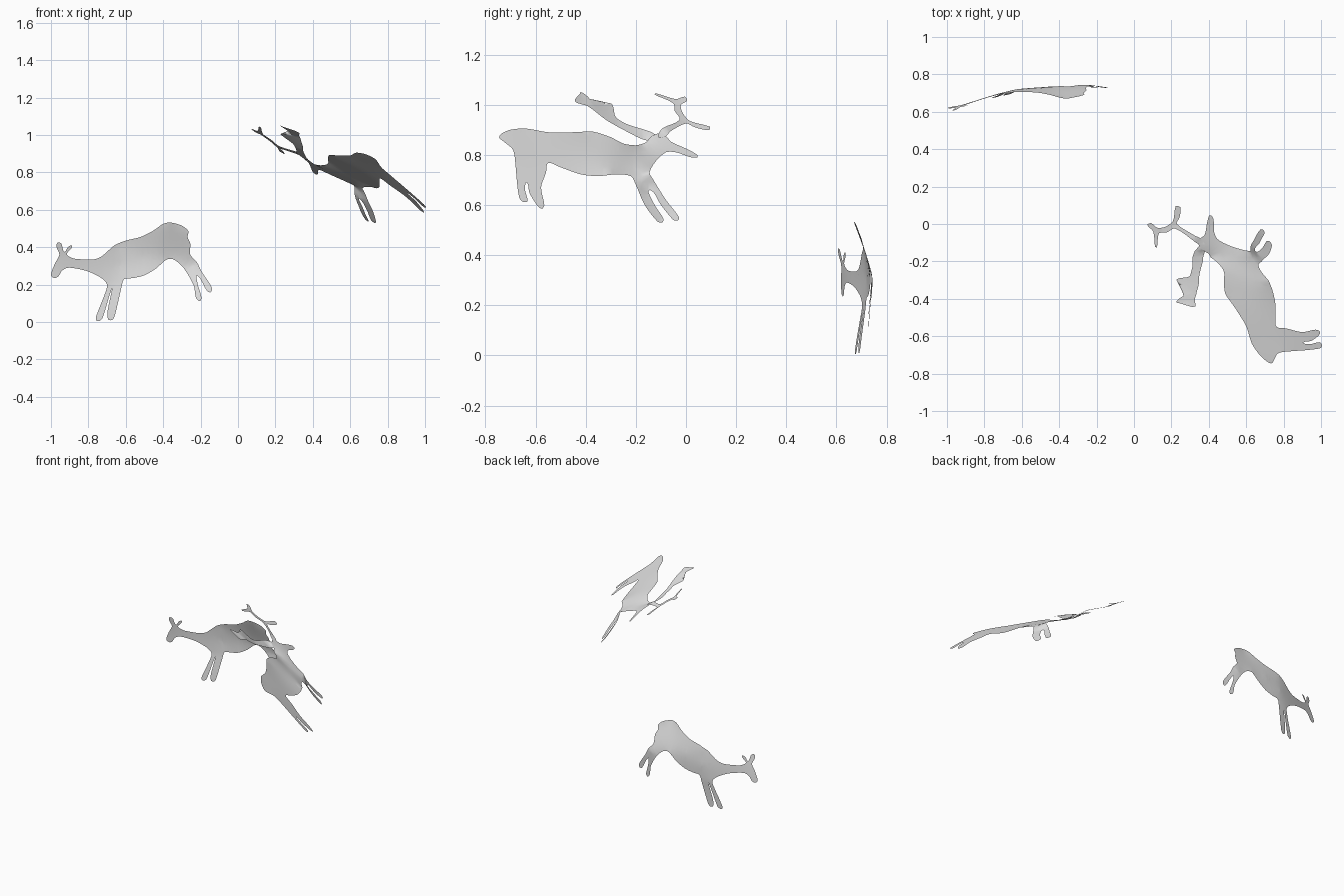
import bpy, bmesh
from mathutils import Vector

grey = bpy.data.materials.new("plain_grey")
grey.diffuse_color = (0.8, 0.8, 0.8, 1)


def smooth_outline(pts, steps=4):
    """Closed Hermite curve; tangents scaled to each segment so nothing overshoots."""
    p = [Vector(q) for q in pts]
    n = len(p)
    tan = [(p[(i + 1) % n] - p[i - 1]).normalized() for i in range(n)]
    out = []
    for i in range(n):
        a, b = p[i], p[(i + 1) % n]
        length = (b - a).length * 0.8
        ta, tb = tan[i] * length, tan[(i + 1) % n] * length
        for k in range(steps):
            t = k / steps
            out.append(a * (2*t**3 - 3*t**2 + 1) + ta * (t**3 - 2*t**2 + t)
                       + b * (3*t**2 - 2*t**3) + tb * (t**3 - t**2))
    return out


def solve(a, b):
    """Gaussian elimination with pivoting."""
    n = len(b)
    m = [row[:] + [v] for row, v in zip(a, b)]
    for c in range(n):
        piv = max(range(c, n), key=lambda r: abs(m[r][c]))
        m[c], m[piv] = m[piv], m[c]
        for r in range(c + 1, n):
            f = m[r][c] / m[c][c]
            m[r] = [x - f * y for x, y in zip(m[r], m[c])]
    w = [0.0] * n
    for c in reversed(range(n)):
        w[c] = (m[c][n] - sum(m[c][k] * w[k] for k in range(c + 1, n))) / m[c][c]
    return w


def bend_surface(samples):
    """Smooth depth function through (u, v, depth) samples."""
    c = [Vector(s[:2]) for s in samples]
    rows = [[(p - q).length for q in c] + [1, p.x, p.y] for p in c]
    rows += [[f(p) for p in c] + [0, 0, 0]
             for f in (lambda p: 1, lambda p: p.x, lambda p: p.y)]
    w = solve(rows, [s[2] for s in samples] + [0, 0, 0])

    def depth(u, v):
        q = Vector((u, v))
        return (sum(k * (q - p).length for k, p in zip(w, c))
                + w[-3] + w[-2] * u + w[-1] * v)
    return depth


def bent_sheet(name, outline, samples, place, cell=0.03):
    """Fill a flat outline, slice it into a grid, then bend it in depth."""
    bm = bmesh.new()
    bm.faces.new([bm.verts.new((p.x, p.y, 0)) for p in smooth_outline(outline)])
    bmesh.ops.triangulate(bm, faces=bm.faces[:])
    for axis in (0, 1):
        for k in range(-40, 41):
            co, no = [0, 0, 0], [0, 0, 0]
            co[axis], no[axis] = k * cell + 0.0013, 1
            bmesh.ops.bisect_plane(bm, geom=bm.verts[:] + bm.edges[:] + bm.faces[:],
                                   plane_co=co, plane_no=no, dist=1e-5)
    depth = bend_surface(samples)
    for v in bm.verts:
        v.co = place(v.co.x, v.co.y, depth(v.co.x, v.co.y))
    bmesh.ops.triangulate(bm, faces=bm.faces[:])
    bmesh.ops.recalc_face_normals(bm, faces=bm.faces[:])
    mesh = bpy.data.meshes.new(name)
    bm.to_mesh(mesh)
    bm.free()
    mesh.materials.append(grey)
    mesh.shade_smooth()
    obj = bpy.data.objects.new(name, mesh)
    bpy.context.collection.objects.link(obj)


def facing_front(u, v, d):
    return Vector((u, d, v))


def facing_side(u, v, d):
    return Vector((d, u, v))


# Doe: head and ears, back, hind legs, belly, front legs, throat
doe = [(-.98, .235), (-1, .25), (-.98, .31), (-.955, .36), (-.97, .40), (-.965, .425),
       (-.945, .42), (-.928, .375), (-.91, .40), (-.89, .41), (-.89, .395), (-.915, .362),
       (-.88, .34), (-.83, .335), (-.77, .335), (-.73, .35), (-.66, .41), (-.6, .435),
       (-.52, .455), (-.45, .49), (-.40, .525), (-.36, .532), (-.30, .515), (-.265, .485),
       (-.27, .455), (-.255, .42), (-.255, .36), (-.22, .32), (-.195, .27), (-.14, .185),
       (-.145, .16), (-.165, .165), (-.218, .25), (-.215, .20), (-.195, .13), (-.205, .112),
       (-.225, .13), (-.235, .19), (-.265, .25), (-.30, .30), (-.345, .335), (-.38, .335),
       (-.44, .285), (-.5, .25), (-.56, .235), (-.61, .228), (-.622, .19), (-.66, .03),
       (-.675, .01), (-.695, .015), (-.697, .06), (-.672, .185), (-.685, .15), (-.725, .02),
       (-.745, .004), (-.76, .012), (-.755, .04), (-.712, .15), (-.70, .20), (-.73, .235),
       (-.80, .27), (-.86, .285), (-.91, .29), (-.94, .275), (-.96, .245)]
doe_bend = [(-.97, .42, .605), (-.89, .41, .635), (-.98, .24, .625), (-.8, .32, .672),
            (-.63, .3, .72), (-.63, .42, .708), (-.36, .53, .67), (-.27, .48, .692),
            (-.25, .31, .745), (-.38, .335, .737), (-.145, .165, .728), (-.2, .115, .728),
            (-.75, .005, .675), (-.68, .01, .69), (-.68, .2, .708), (-.5, .25, .73),
            (-.5, .35, .728)]
bent_sheet("doe_body", doe, doe_bend, facing_front)

# Stag: rump, back, head, front legs, belly, hind legs
stag = [(-.745, .87), (-.735, .885), (-.70, .90), (-.64, .905), (-.55, .89), (-.45, .89),
        (-.37, .892), (-.3, .87), (-.25, .845), (-.2, .838), (-.16, .85), (-.14, .872),
        (-.11, .885), (-.08, .875), (-.06, .852), (0, .825), (.045, .80), (.045, .79),
        (.02, .79), (-.04, .81), (-.08, .81), (-.12, .775), (-.145, .73), (-.13, .70),
        (-.08, .62), (-.03, .555), (-.03, .54), (-.05, .54), (-.1, .60), (-.145, .66),
        (-.125, .60), (-.09, .545), (-.095, .53), (-.115, .535), (-.165, .60), (-.2, .68),
        (-.22, .715), (-.28, .722), (-.35, .715), (-.42, .722), (-.5, .75), (-.55, .767),
        (-.558, .73), (-.578, .67), (-.565, .60), (-.575, .585), (-.595, .60), (-.625, .65),
        (-.635, .69), (-.642, .66), (-.632, .615), (-.65, .612), (-.665, .63), (-.675, .70),
        (-.68, .76), (-.69, .82), (-.73, .855)]
stag_bend = [(-.745, .87, .735), (-.64, .905, .63), (-.53, .89, .59), (-.38, .89, .495),
             (-.27, .86, .475), (-.18, .845, .405), (-.13, .87, .37), (.045, .79, .415),
             (-.06, .815, .43), (-.145, .73, .62), (-.22, .715, .665), (-.3, .72, .72),
             (-.42, .722, .755), (-.55, .765, .765), (-.69, .80, .80), (-.57, .59, .985),
             (-.645, .615, 1.0), (-.10, .535, .725), (-.03, .545, .685), (-.15, .66, .65)]
bent_sheet("stag_body", stag, stag_bend, facing_side)

# Swept-back antler with two forks
rear_antler = [(-.12, .88), (-.23, .92), (-.28, .95), (-.29, .99), (-.30, 1.005),
               (-.31, .99), (-.308, .962), (-.37, 1.0), (-.39, 1.03), (-.42, 1.05),
               (-.42, 1.035), (-.402, 1.012), (-.44, 1.025), (-.44, 1.01), (-.39, .993),
               (-.32, .94), (-.25, .90), (-.15, .855)]
rear_bend = [(-.13, .87, .37), (-.16, .86, .365), (-.27, .925, .325), (-.38, .995, .32),
             (-.30, 1.0, .235), (-.42, 1.045, .235), (-.44, 1.015, .32)]
bent_sheet("rear_antler", rear_antler, rear_bend, facing_side)

# Forward antler with brow tine and forked tip
front_antler = [(-.11, .87), (-.095, .905), (-.025, .94), (-.045, .975), (-.05, 1.005),
                (-.125, 1.04), (-.12, 1.045), (-.04, 1.022), (-.005, 1.032), (.004, 1.015),
                (-.02, 1.0), (-.015, .97), (.015, .935), (.095, .912), (.09, .898),
                (.035, .91), (0, .925), (-.06, .895), (-.08, .875)]
front_bend = [(-.10, .88, .355), (-.08, .90, .33), (0, .93, .22), (.095, .905, .235),
              (-.03, .985, .15), (0, 1.025, .08), (-.12, 1.04, .12)]
bent_sheet("front_antler", front_antler, front_bend, facing_side)
